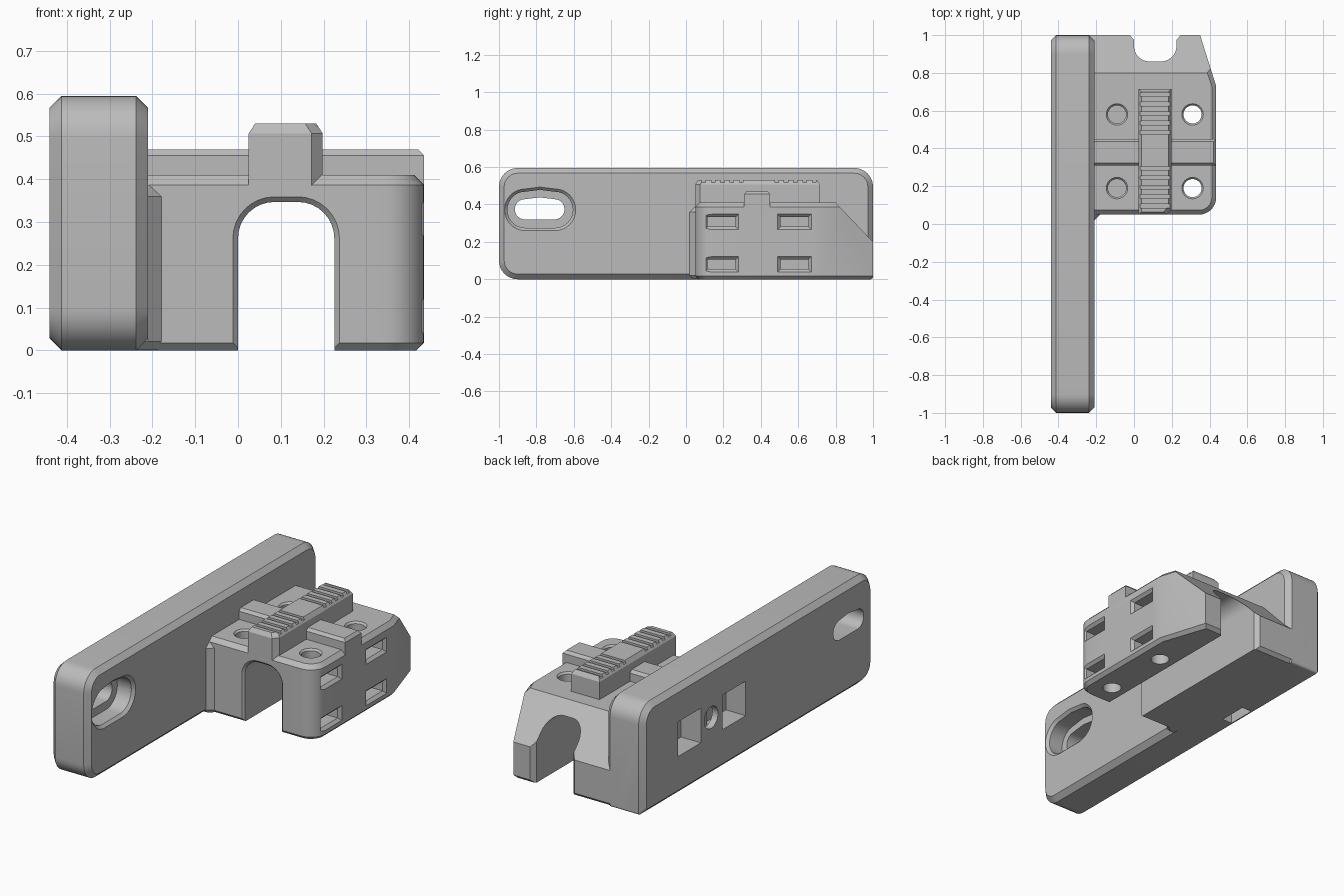
import bpy, bmesh, math

if "Cube" in bpy.data.objects:
    bpy.data.objects.remove(bpy.data.objects["Cube"])

GREY = (0.5, 0.5, 0.5, 1)
mat = bpy.data.materials.new("plain grey")
mat.use_nodes = True
mat.diffuse_color = GREY
shader = next(n for n in mat.node_tree.nodes if n.type == 'BSDF_PRINCIPLED')
shader.inputs["Base Color"].default_value = GREY


def loft(name, axis, sections):
    """Closed solid through matching outlines placed along one axis."""
    place = {'x': lambda p, u, v: (p, u, v),
             'y': lambda p, u, v: (u, p, v),
             'z': lambda p, u, v: (u, v, p)}[axis]
    bm = bmesh.new()
    rings = [[bm.verts.new(place(pos, u, v)) for u, v in pts] for pos, pts in sections]
    n = len(rings[0])
    for a, b in zip(rings, rings[1:]):
        for i in range(n):
            j = (i + 1) % n
            bm.faces.new((a[i], a[j], b[j], b[i]))
    bm.faces.new(rings[0])
    bm.faces.new(rings[-1])
    bmesh.ops.recalc_face_normals(bm, faces=bm.faces)
    mesh = bpy.data.meshes.new(name)
    bm.to_mesh(mesh)
    bm.free()
    mesh.materials.append(mat)
    ob = bpy.data.objects.new(name, mesh)
    bpy.context.collection.objects.link(ob)
    return ob


def combine(target, tool, operation='DIFFERENCE'):
    """Apply a boolean and remove the tool."""
    mod = target.modifiers.new("cut", 'BOOLEAN')
    mod.operation = operation
    mod.solver = 'EXACT'
    mod.object = tool
    bpy.ops.object.select_all(action='DESELECT')
    bpy.context.view_layer.objects.active = target
    target.select_set(True)
    bpy.ops.object.modifier_apply(modifier=mod.name)
    bpy.data.objects.remove(tool)


def arc(cu, cv, r, start, end, steps=8):
    out = []
    for i in range(steps + 1):
        a = math.radians(start + (end - start) * i / steps)
        out.append((cu + r * math.cos(a), cv + r * math.sin(a)))
    return out


def rounded(u0, u1, v0, v1, radii, peak=0):
    """Rectangle with radii (top right, top left, bottom left, bottom right)."""
    a, b, c, d = radii
    pts = arc(u1 - a, v1 - a, a, 0, 90)
    if peak:
        pts.append(((u0 + u1) / 2, v1 + peak))
    pts += arc(u0 + b, v1 - b, b, 90, 180)
    pts += arc(u0 + c, v0 + c, c, 180, 270)
    pts += arc(u1 - d, v0 + d, d, 270, 360)
    return pts


def rect(u0, u1, v0, v1, d=0):
    return [(u0 - d, v0 - d), (u1 + d, v0 - d), (u1 + d, v1 + d), (u0 - d, v1 + d)]


def circle(cu, cv, r):
    return arc(cu, cv, r, 0, 345, 23)


# Long mounting plate with chamfered faces and a square lower rear corner
def plate_outline(d):
    r = 0.1 - d
    return rounded(-1 + d, 1 - d, d, 0.595 - d, (r, r, r, 0.012))


plate = loft("mounting_plate", 'x', [
    (-0.44, plate_outline(0.028)), (-0.412, plate_outline(0)),
    (-0.238, plate_outline(0)), (-0.21, plate_outline(0.028))])


# Clamp block with a rounded front corner and tapered rear
def footprint(d):
    pts = [(-0.3, 0.05 + d)]
    pts += arc(0.345, 0.14, 0.09 - d, -90, 0)
    pts += [(0.435 - d, 0.73), (0.35 - d, 1 - d), (-0.3, 1 - d)]
    return pts


block = loft("clamp_block", 'z', [
    (0, footprint(0.018)), (0.018, footprint(0)),
    (0.387, footprint(0)), (0.41, footprint(0.023))])
slope = [(0.8, 0.41), (1.0, 0.2), (1.1, 0.095), (1.1, 0.6), (0.8, 0.6)]
combine(block, loft("slope_cutter", 'x', [(-0.5, slope), (0.6, slope)]))


# Arched channel through the block, flared at both ends
def channel(d):
    r = 0.085 + d
    return rounded(-d, 0.225 + d, -0.1, 0.347 + d, (r, r, 0.01, 0.01))


combine(block, loft("channel_cutter", 'y', [
    (0.03, channel(0.032)), (0.062, channel(0)),
    (0.975, channel(0)), (1.02, channel(0.04))]))

combine(plate, block, 'UNION')
bracket = plate
bracket.name = "clamp_bracket"

# Gusset blending the block into the plate
gusset = [(-0.25, 0.02), (-0.21, 0.02), (-0.178, 0.051), (-0.178, 0.1), (-0.25, 0.1)]
low = [(u, min(v + 0.02, 0.1)) for u, v in gusset]
combine(bracket, loft("gusset", 'z', [
    (0.001, low), (0.021, gusset), (0.36, gusset),
    (0.388, [(u, min(v + 0.03, 0.1)) for u, v in gusset])]), 'UNION')


# Recessed adjustment slot near the front of the plate
def slot(u0, u1, v0, v1, d, peak):
    r = (v1 - v0) / 2 + d - 0.001
    return rounded(u0 - d, u1 + d, v0 - d, v1 + d, (r, r, r, r), peak)


recess = (-0.955, -0.605, 0.275, 0.468)
through = (-0.915, -0.65, 0.32, 0.428)
combine(bracket, loft("recess_cutter", 'x', [
    (-0.31, slot(*recess, 0, 0.01)), (-0.225, slot(*recess, 0, 0.01)),
    (-0.2, slot(*recess, 0.025, 0.01))]))
combine(bracket, loft("slot_cutter", 'x', [
    (-0.5, slot(*through, 0, 0.01)), (-0.25, slot(*through, 0, 0.01))]))

for y in (0.19, 0.58):
    # Vertical screw holes, blind beside the plate and open through the leg
    for x, bottom in ((-0.09, 0.2), (0.31, -0.05)):
        combine(bracket, loft("screw_cutter", 'z', [
            (bottom, circle(x, y, 0.048)), (0.4, circle(x, y, 0.048)),
            (0.42, circle(x, y, 0.066))]))
    # Square pockets in the outer face of the plate
    pocket = rect(y - 0.08, y + 0.12, 0.215, 0.405)
    combine(bracket, loft("pocket_cutter", 'x', [(-0.5, pocket), (-0.32, pocket)]))
    # Flared nut slots in the side of the leg
    for z in (0.08, 0.307):
        nut = (y - 0.075, y + 0.075, z - 0.026, z + 0.026)
        combine(bracket, loft("nut_cutter", 'x', [
            (0.25, rect(*nut)), (0.42, rect(*nut)), (0.45, rect(*nut, 0.03))]))

# Cross screw hole and its nut slot opening below
combine(bracket, loft("cross_cutter", 'x', [
    (-0.5, circle(0.41, 0.32, 0.06)), (-0.1, circle(0.41, 0.32, 0.06))]))
trap = rect(-0.405, -0.345, 0.31, 0.47)
combine(bracket, loft("trap_cutter", 'z', [(-0.1, trap), (0.4, trap)]))

# Cross rail over the block
def rail_outline(d):
    return rect(-0.25, 0.435 - d, 0.31 + d, 0.45 - d)


loft("cross_rail", 'z', [(0.37, rail_outline(0)), (0.455, rail_outline(0)),
                         (0.47, rail_outline(0.014))])


# Raised grip rack with a chamfered front corner
def rack_outline(d):
    return [(0.025 + d, 0.0495 + d), (0.172 - d, 0.0495 + d), (0.198 - d, 0.076 + d),
            (0.198 - d, 0.715 - d), (0.025 + d, 0.715 - d)]


rack = loft("grip_rack", 'z', [(0.385, rack_outline(0)), (0.507, rack_outline(0)),
                               (0.53, rack_outline(0.015))])
# Shallow grooves at both ends, leaving the middle plain
for first, count in ((0.085, 5), (0.475, 5)):
    for i in range(count):
        y = first + i * 0.05
        groove = rect(y, y + 0.02, 0.517, 0.6)
        combine(rack, loft("groove_cutter", 'x', [(-0.1, groove), (0.3, groove)]))

# Smooth the rounded faces and keep hard edges crisp
for ob in list(bpy.context.collection.objects):
    if ob.type == 'MESH' and mat.name in ob.data.materials:
        bpy.ops.object.select_all(action='DESELECT')
        ob.select_set(True)
        bpy.context.view_layer.objects.active = ob
        bpy.ops.object.shade_smooth_by_angle(angle=math.radians(25))
